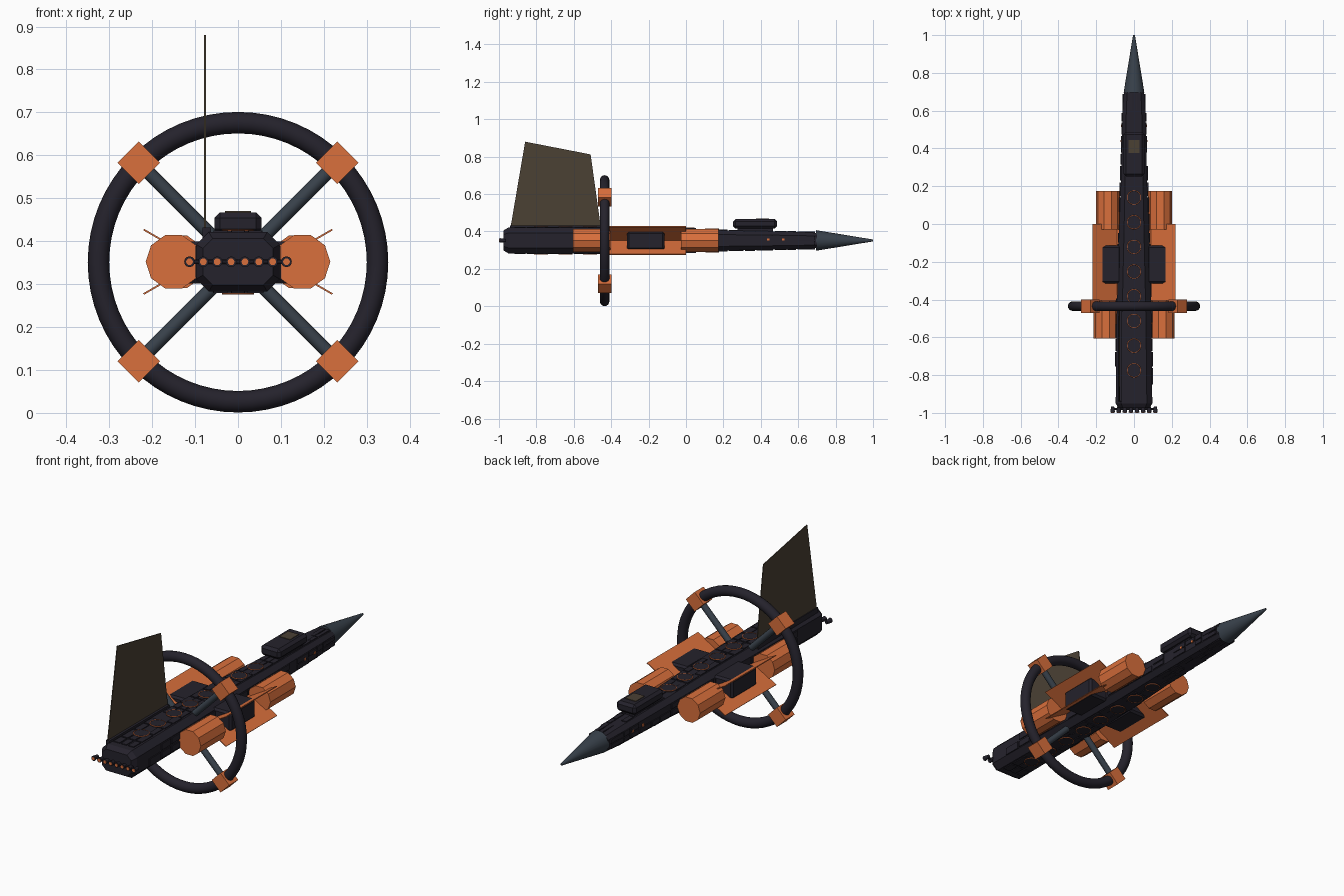
import bpy, bmesh, math, random
from mathutils import Matrix, Vector

if "Cube" in bpy.data.objects:
    bpy.data.objects.remove(bpy.data.objects["Cube"])

random.seed(4)
CZ = 0.352


def mat(name, col):
    m = bpy.data.materials.new(name)
    m.diffuse_color = (*col, 1)
    m.use_nodes = True
    m.node_tree.nodes["Principled BSDF"].inputs["Base Color"].default_value = m.diffuse_color
    return m


DARK = mat("dark_hull", (0.018, 0.016, 0.025))
ORANGE = mat("orange", (0.70, 0.16, 0.045))
SLATE = mat("slate", (0.04, 0.053, 0.07))
KHAKI = mat("khaki", (0.07, 0.052, 0.034))


def finish(name, bm, m, smooth=False):
    bmesh.ops.recalc_face_normals(bm, faces=bm.faces)
    me = bpy.data.meshes.new(name)
    bm.to_mesh(me)
    bm.free()
    me.materials.append(m)
    ob = bpy.data.objects.new(name, me)
    bpy.context.collection.objects.link(ob)
    if smooth:
        bpy.context.view_layer.objects.active = ob
        bpy.ops.object.select_all(action='DESELECT')
        ob.select_set(True)
        bpy.ops.object.shade_smooth_by_angle(angle=math.radians(35))
    return ob


def add_box(bm, c, s, rot=Matrix.Identity(4)):
    bmesh.ops.create_cube(bm, size=1, matrix=Matrix.Translation(c) @ rot @ Matrix.Diagonal((*s, 1)))


def box(name, c, s, m, bevel=0, rot=Matrix.Identity(4)):
    bm = bmesh.new()
    add_box(bm, c, s, rot)
    if bevel:
        bmesh.ops.bevel(bm, geom=bm.edges[:], offset=bevel, segments=1, affect='EDGES')
    return finish(name, bm, m)


def rod(name, a, b, r1, r2, n, m, smooth=False, spin=0):
    a, b = Vector(a), Vector(b)
    bm = bmesh.new()
    q = (b - a).to_track_quat('Z', 'Y').to_matrix().to_4x4()
    bmesh.ops.create_cone(bm, cap_ends=True, segments=n, radius1=r1, radius2=r2, depth=(b - a).length,
                          matrix=Matrix.Translation((a + b) / 2) @ q @ Matrix.Rotation(spin, 4, 'Z'))
    return finish(name, bm, m, smooth)


def torus(name, c, R, r, n, k, m, axis):
    bm = bmesh.new()
    rows = []
    for i in range(n):
        t = 2 * math.pi * i / n
        row = []
        for j in range(k):
            p = 2 * math.pi * j / k
            d = R + r * math.cos(p)
            u, v, w = d * math.cos(t), d * math.sin(t), r * math.sin(p)
            row.append(bm.verts.new(Vector(c) + Vector((u, w, v) if axis == 'Y' else (u, v, w))))
        rows.append(row)
    for i in range(n):
        A, B = rows[i], rows[(i + 1) % n]
        for j in range(k):
            bm.faces.new((A[j], A[(j + 1) % k], B[(j + 1) % k], B[j]))
    return finish(name, bm, m, True)


# Hull: lofted chamfered sections (y, half width, half height)
SECT = [(-0.975, 0.082, 0.054), (-0.95, 0.097, 0.069), (-0.5, 0.092, 0.069), (-0.05, 0.08, 0.064),
        (0.2, 0.070, 0.054), (0.6, 0.060, 0.046), (0.7, 0.053, 0.040)]


def size_at(y):
    for (y0, w0, h0), (y1, w1, h1) in zip(SECT, SECT[1:]):
        if y <= y1:
            t = (y - y0) / (y1 - y0)
            return w0 + t * (w1 - w0), h0 + t * (h1 - h0)
    return SECT[-1][1:]


bm = bmesh.new()
loops = []
for y, w, h in SECT:
    c = h * 0.42
    half = [(w, -h + c), (w, h - c), (w - c, h)]
    pts = [(w - c, -h)] + half + [(-w + c, h), (-w, h - c), (-w, -h + c), (-w + c, -h)]
    loops.append([bm.verts.new((px, y, CZ + pz)) for px, pz in pts])
for A, B in zip(loops, loops[1:]):
    for j in range(8):
        bm.faces.new((A[j], A[(j + 1) % 8], B[(j + 1) % 8], B[j]))
bm.faces.new(loops[0])
bm.faces.new(loops[-1])
finish("hull", bm, DARK)

# Raised armour panels along the hull
bm = bmesh.new()
y = -0.92
while y < 0.64:
    L = random.uniform(0.05, 0.11)
    w, h = size_at(y + L / 2)
    for s in (-1, 1):
        for x in (-0.42, 0, 0.42):
            if random.random() < 0.7:
                add_box(bm, (x * w, y + L / 2, CZ + s * h), (w * random.uniform(0.3, 0.4), L * 0.9, 0.008))
        for z in (-0.3, 0.3):
            if random.random() < 0.75:
                add_box(bm, (s * w, y + L / 2, CZ + z * h), (0.010, L * 0.9, h * random.uniform(0.4, 0.55)))
    y += L
finish("hull_panels", bm, DARK)

# Nose cone
rod("nose_cone", (0, 0.695, CZ), (0, 1.0, CZ), 0.055, 0.005, 24, SLATE, True)

# Bridge on top, with neck and roof hatch
box("bridge_neck", (0, 0.37, 0.408), (0.07, 0.19, 0.03), DARK)
box("bridge", (0, 0.37, 0.441), (0.11, 0.235, 0.052), DARK, 0.013)
box("bridge_roof_hatch", (0, 0.41, 0.467), (0.06, 0.07, 0.006), KHAKI)
for s in (-1, 1):
    for yy in (0.44, 0.52):
        box("side_light", (s * (size_at(yy)[0] + 0.004), yy, CZ + 0.005), (0.006, 0.012, 0.012), ORANGE)

# Round hatches above and below
for i in range(8):
    y = 0.14 - 0.1307 * i
    h = size_at(y)[1]
    for s in (-1, 1):
        z = CZ + s * (h + 0.002)
        rod("hatch", (0, y, z - 0.004), (0, y, z + 0.004), 0.035, 0.035, 24, DARK)
        torus("hatch_rim", (0, y, z + s * 0.003), 0.036, 0.002, 24, 6, ORANGE, 'Z')

# Tail fin, offset to one side
bm = bmesh.new()
outline = [(-0.94, 0.40), (-0.935, 0.44), (-0.86, 0.88), (-0.51, 0.812), (-0.458, 0.44), (-0.455, 0.40)]
f = bm.faces.new([bm.verts.new((-0.079, yy, zz)) for yy, zz in outline])
ext = bmesh.ops.extrude_face_region(bm, geom=[f])
bmesh.ops.translate(bm, vec=(0.004, 0, 0), verts=[v for v in ext["geom"] if isinstance(v, bmesh.types.BMVert)])
finish("tail_fin", bm, KHAKI)
box("fin_base", (-0.073, -0.70, 0.414), (0.02, 0.48, 0.036), DARK)

# Ring with struts and clamps
torus("ring", (0, -0.435, 0.351), 0.325, 0.025, 64, 16, DARK, 'Y')
for k in range(4):
    a = math.pi / 4 + k * math.pi / 2
    d = Vector((math.cos(a), 0, math.sin(a)))
    o = Vector((0, -0.435, 0.351))
    rod("ring_strut", o + d * 0.03, o + d * 0.31, 0.016, 0.016, 12, SLATE, True)
    box("ring_clamp", o + d * 0.327, (0.07, 0.072, 0.07), ORANGE, 0, Matrix.Rotation(-a, 4, 'Y'))

# Side pods, radiator plates and equipment boxes
for s in (-1, 1):
    rod("front_pod", (s * 0.138, -0.028, CZ), (s * 0.138, 0.175, CZ), 0.064, 0.064, 10, ORANGE, spin=math.pi / 10)
    rod("rear_pod", (s * 0.15, -0.605, CZ), (s * 0.15, -0.405, CZ), 0.065, 0.065, 10, ORANGE, spin=math.pi / 10)
    box("equipment_box", (s * 0.125, -0.215, CZ - 0.002), (0.11, 0.2, 0.098), DARK, 0.01)
    for t in (-1, 1):
        rot = Matrix.Rotation(-s * t * math.radians(30), 4, 'Y')
        box("radiator_plate", (s * 0.147, -0.205, CZ + t * 0.033), (0.168, 0.41, 0.004), ORANGE, 0, rot)

# Row of thrusters at the stern
rod("thruster_bar", (-0.113, -0.98, CZ), (0.113, -0.98, CZ), 0.005, 0.005, 8, DARK)
for i in range(8):
    x = -0.113 + 0.2260 * i / 7
    rod("thruster", (x, -0.965, CZ), (x, -0.998, CZ), 0.008, 0.0125, 12, DARK, True)
    rod("thruster_glow", (x, -0.995, CZ), (x, -1.0, CZ), 0.008, 0.008, 12, ORANGE)
